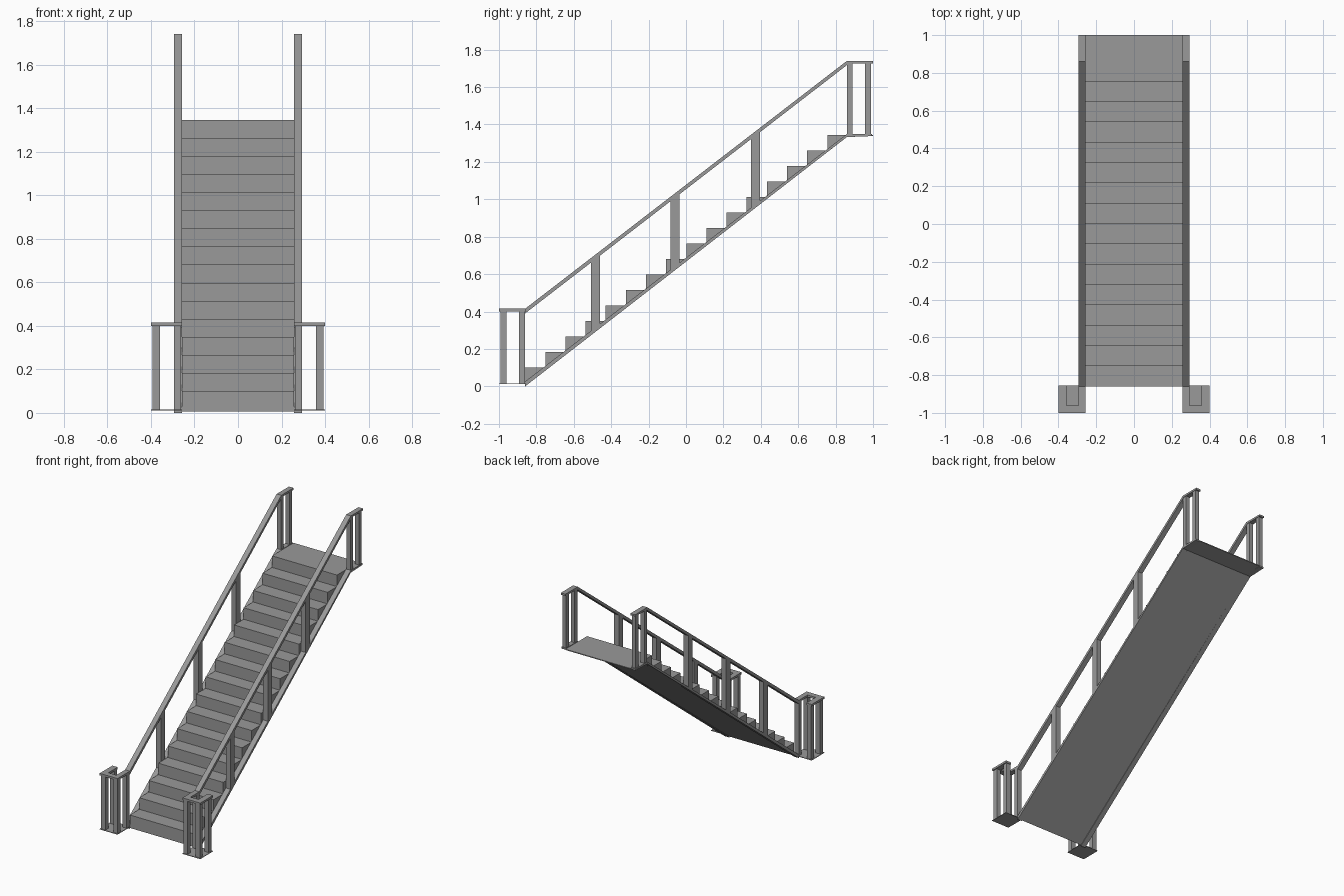
import bpy

if "Cube" in bpy.data.objects:
    bpy.data.objects.remove(bpy.data.objects["Cube"])

grey = bpy.data.materials.new("plain grey")
grey.diffuse_color = (0.32, 0.32, 0.32, 1)
grey.use_nodes = True
grey.node_tree.nodes["Principled BSDF"].inputs["Base Color"].default_value = grey.diffuse_color


def extrude_x(name, profile, x0, x1):
    """Solid from a (y, z) outline swept between x0 and x1."""
    n = len(profile)
    verts = [(x, y, z) for x in (x0, x1) for y, z in profile]
    faces = [tuple(range(n))[::-1], tuple(range(n, 2 * n))]
    faces += [(i, (i + 1) % n, n + (i + 1) % n, n + i) for i in range(n)]
    if x0 > x1:
        faces = [f[::-1] for f in faces]
    # outlines are given counter-clockwise in the y-z plane
    mesh = bpy.data.meshes.new(name)
    mesh.from_pydata(verts, [], faces)
    mesh.materials.append(grey)
    ob = bpy.data.objects.new(name, mesh)
    bpy.context.collection.objects.link(ob)
    return ob


def box(name, x0, x1, y0, y1, z0, z1):
    return extrude_x(name, [(y0, z0), (y1, z0), (y1, z1), (y0, z1)], x0, x1)


Y0, Y1 = -0.86, 0.86          # foot and head of the slope
STEPS, RUN, RISE = 16, 0.1077, 0.083
SLOPE = RISE / RUN
IN, OUT = 0.258, 0.295        # railing thickness in x


def under(y):                 # underside line of the flight
    return 0.007 + SLOPE * (y - Y0)


# stepped flight with a flat sloping underside and thin top landing
outline = [(Y0, under(Y0)), (Y1, under(Y1)), (1.0, 1.339), (1.0, 1.345)]
for k in reversed(range(STEPS)):
    y, z = Y0 + k * RUN, 0.1 + k * RISE
    outline += [(y, z)]
    if k:
        outline += [(y, z - RISE)]
extrude_x("stair_flight", outline, -IN, IN)

for side, s in (("left", -1), ("right", 1)):
    # sloping stringer, level at the top landing
    extrude_x(side + "_stringer",
              [(Y0, 0.0), (Y1, 1.333), (0.995, 1.338), (0.995, 1.349),
               (Y1, 1.349), (Y0, 0.026)], s * IN, s * OUT)
    # handrail, level at the top landing
    extrude_x(side + "_handrail",
              [(Y0, 0.39), (Y1 + 0.01, 1.725), (1.0, 1.727), (1.0, 1.74),
               (Y1, 1.74), (Y0, 0.415)], s * IN, s * OUT)
    # balusters between stringer and handrail
    for i, yc in enumerate((-0.483, -0.058, 0.371)):
        a, b = yc - 0.024, yc + 0.024
        extrude_x(f"{side}_baluster_{i + 1}",
                  [(a, under(a)), (b, under(b)),
                   (b, under(b) + 0.395), (a, under(a) + 0.395)],
                  s * IN, s * OUT)
    # pair of posts at the landing
    for i, y in enumerate((0.86, 0.957)):
        box(f"{side}_landing_post_{i + 1}", s * (IN + 0.003), s * (OUT - 0.003),
            y, y + 0.031, 1.34, 1.73)
    # bottom newel: four corner posts, U-shaped cap and thin floor
    for i, x in enumerate((0.261, 0.358)):
        for j, y in enumerate((-0.993, -0.892)):
            box(f"{side}_newel_post_{i + 1}_{j + 1}", s * x, s * (x + 0.034),
                y, y + 0.032, 0.015, 0.405)
    box(side + "_newel_cap_inner", s * 0.258, s * 0.295, -0.96, -0.855, 0.4, 0.415)
    box(side + "_newel_cap_outer", s * 0.358, s * 0.4, -0.96, -0.855, 0.4, 0.415)
    box(side + "_newel_cap_front", s * 0.258, s * 0.4, -1.0, -0.96, 0.4, 0.415)
    box(side + "_newel_floor", s * 0.258, s * 0.4, -1.0, -0.855, 0.012, 0.016)
